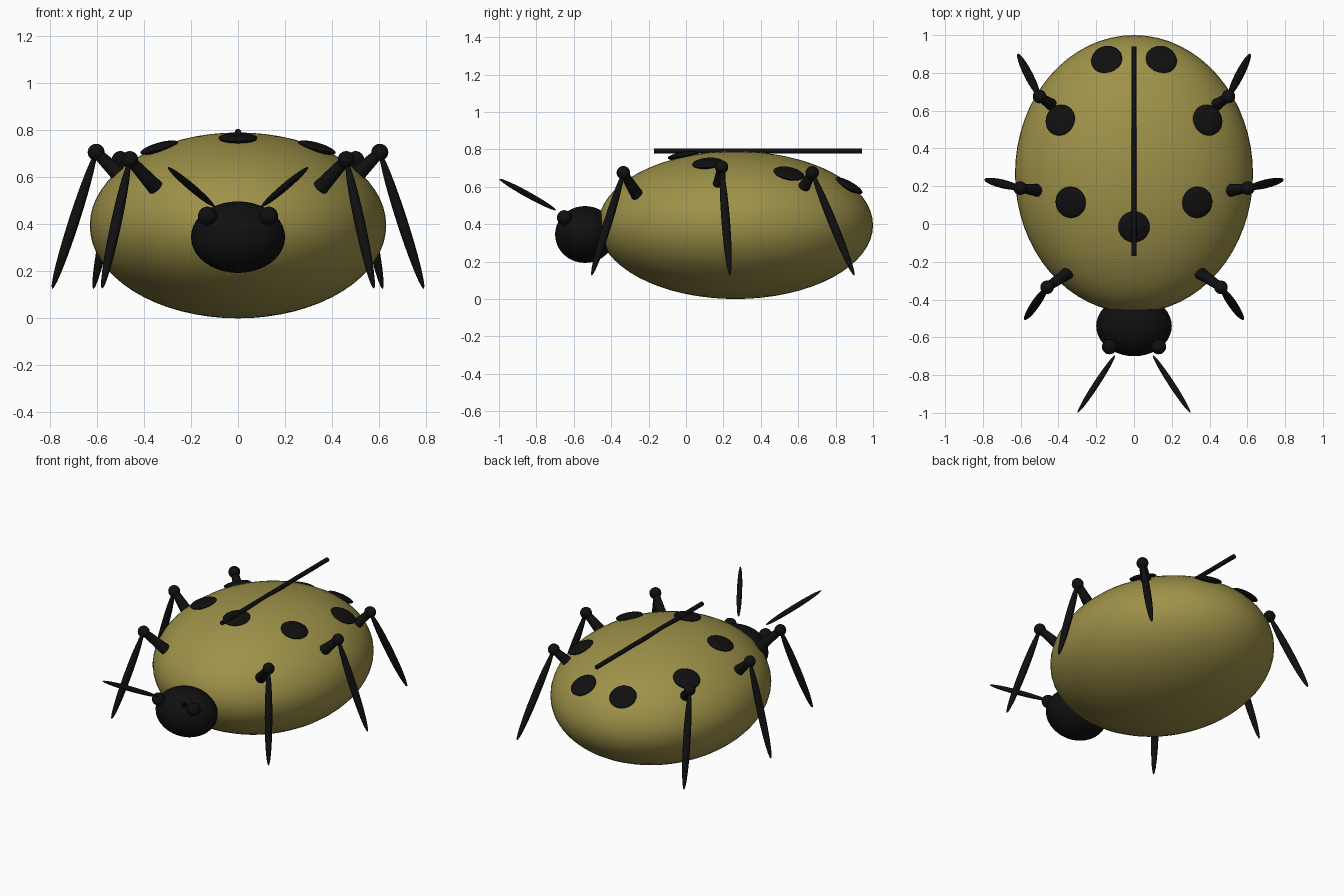
import bpy
from mathutils import Vector, Matrix

if "Cube" in bpy.data.objects:
    bpy.data.objects.remove(bpy.data.objects["Cube"])


def material(name, rgb):
    m = bpy.data.materials.new(name)
    m.diffuse_color = (*rgb, 1)
    m.use_nodes = True
    m.node_tree.nodes["Principled BSDF"].inputs["Base Color"].default_value = m.diffuse_color
    return m


OLIVE = material("olive", (0.34, 0.285, 0.066))
BLACK = material("black", (0.005, 0.005, 0.005))


def finish(name, mat, matrix):
    ob = bpy.context.object
    ob.name = name
    ob.data.transform(matrix)
    ob.data.materials.append(mat)
    bpy.ops.object.shade_smooth_by_angle()
    return ob


def ellipsoid(name, mat, center, radii, rot=Matrix.Identity(4), seg=24):
    bpy.ops.mesh.primitive_uv_sphere_add(segments=seg, ring_count=seg // 2, radius=1)
    return finish(name, mat, Matrix.Translation(center) @ rot @ Matrix.Diagonal((*radii, 1)))


def aim(a, b):
    return (Vector(b) - Vector(a)).to_track_quat('Z', 'Y').to_matrix().to_4x4()


def spindle(name, a, b, r):
    a, b = Vector(a), Vector(b)
    return ellipsoid(name, BLACK, (a + b) / 2, (r, r, (b - a).length / 2), aim(a, b))


def rod(name, a, b, r1, r2):
    a, b = Vector(a), Vector(b)
    bpy.ops.mesh.primitive_cone_add(vertices=16, radius1=r1, radius2=r2, depth=(b - a).length)
    return finish(name, BLACK, Matrix.Translation((a + b) / 2) @ aim(a, b))


# Body shell and head
BODY = Vector((0, 0.265, 0.395))
RADII = Vector((0.63, 0.735, 0.395))
ellipsoid("body", OLIVE, BODY, RADII, seg=64)
ellipsoid("head", BLACK, (0, -0.54, 0.345), (0.2, 0.16, 0.152), seg=40)

# Wing seam along the back
rod("wing_seam", (0, -0.17, 0.791), (0, 0.94, 0.791), 0.014, 0.014)


# Flat spots resting on the shell, leaning part of the way to its slope
def spot(name, x, y):
    dx, dy = x - BODY.x, y - BODY.y
    h = (1 - (dx / RADII.x) ** 2 - (dy / RADII.y) ** 2) ** 0.5
    n = Vector((dx / RADII.x ** 2, dy / RADII.y ** 2, h / RADII.z))
    full = Vector((0, 0, 1)).rotation_difference(n)
    angle = full.angle * 0.72
    rot = Matrix.Rotation(angle, 4, full.axis)
    z = BODY.z + RADII.z * h + 0.006
    ellipsoid(name, BLACK, (x, y, z), (0.083, 0.083, 0.02), rot, seg=32)


spot("front_spot", 0, -0.015)

# Mirrored parts: knee position, hip position, foot position
LEGS = {
    "front": ((0.46, -0.335, 0.675), (0.35, -0.26, 0.555), (0.578, -0.505, 0.125)),
    "middle": ((0.603, 0.19, 0.706), (0.51, 0.178, 0.615), (0.79, 0.235, 0.125)),
    "rear": ((0.5, 0.675, 0.675), (0.42, 0.62, 0.58), (0.615, 0.9, 0.125)),
}
for side, s in (("right", 1), ("left", -1)):
    def m(p):
        return Vector((s * p[0], p[1], p[2]))

    for i, (x, y) in enumerate(((0.335, 0.115), (0.39, 0.55), (0.145, 0.87))):
        spot(f"{side}_spot_{i + 1}", s * x, y)
    ellipsoid(f"{side}_eye", BLACK, m((0.13, -0.65, 0.435)), (0.04,) * 3)
    spindle(f"{side}_antenna", m((0.1, -0.695, 0.475)), m((0.298, -0.998, 0.642)), 0.016)
    for pos, (knee, hip, foot) in LEGS.items():
        rod(f"{side}_{pos}_thigh", m(hip), m(knee), 0.034, 0.022)
        ellipsoid(f"{side}_{pos}_knee", BLACK, m(knee), (0.036,) * 3)
        spindle(f"{side}_{pos}_shin", m(knee), m(foot), 0.023)
